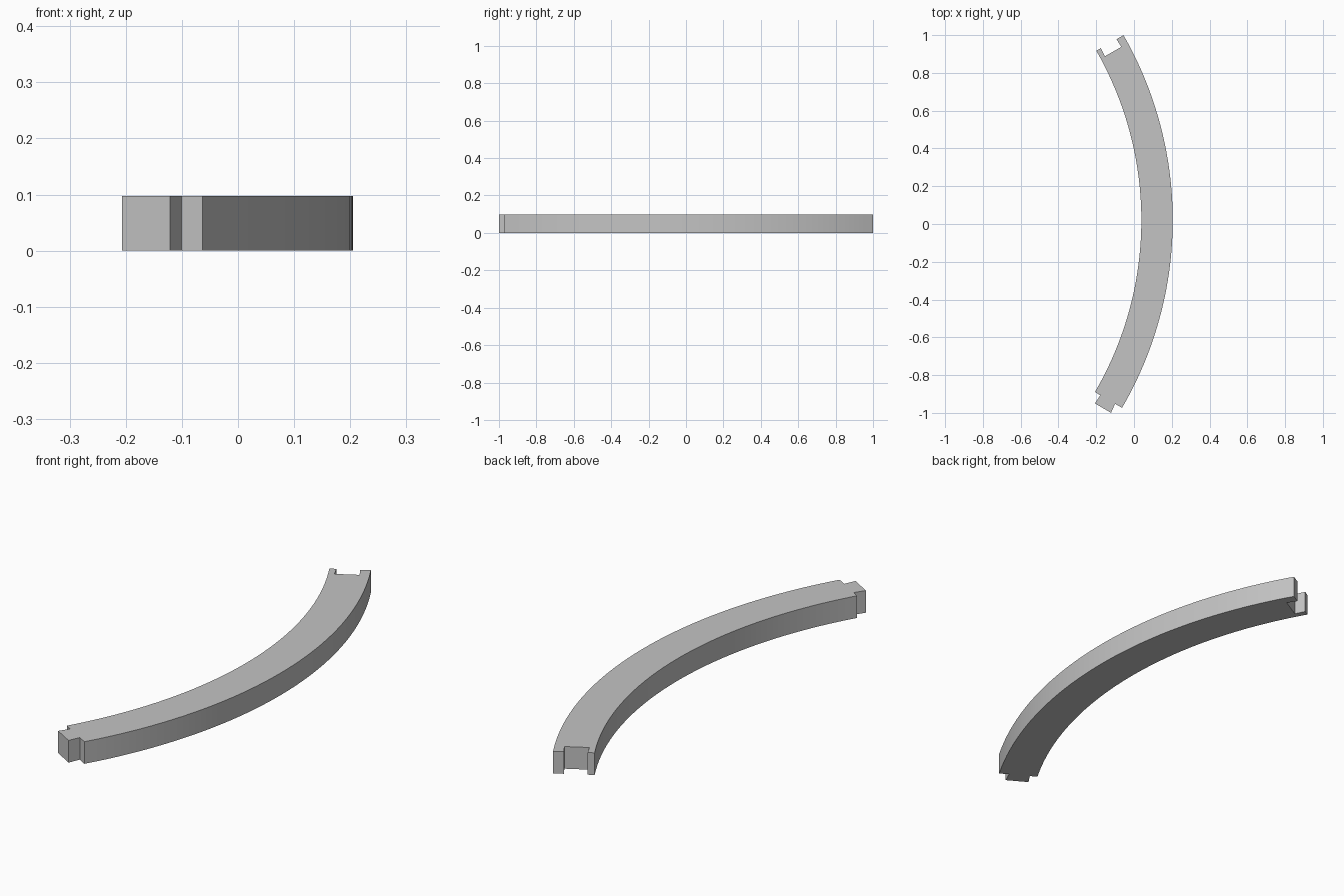
import bpy
import bmesh
from math import cos, sin, radians
from mathutils import Vector

cube = bpy.data.objects.get("Cube")
if cube:
    bpy.data.objects.remove(cube)

HEIGHT = 0.097
WIDTH = 0.166
OUTER = 1.973
INNER = OUTER - WIDTH
CENTRE = Vector((-1.768, 0.02))
START, END = radians(-30.23), radians(29.77)
STEPS = 40

grey = bpy.data.materials.new("light grey")
grey.use_nodes = True
colour = (0.55, 0.55, 0.55, 1)
grey.diffuse_color = colour
grey.node_tree.nodes["Principled BSDF"].inputs["Base Color"].default_value = colour


def arc(radius, a, b):
    angles = [a + (b - a) * i / STEPS for i in range(STEPS + 1)]
    return [CENTRE + radius * Vector((cos(t), sin(t))) for t in angles]


def joint(angle, corners):
    """Corners as (distance in from the outer rim, distance along the arc)."""
    radial = Vector((cos(angle), sin(angle)))
    along = Vector((-sin(angle), cos(angle)))
    return [CENTRE + radial * (OUTER - d) + along * s for d, s in corners]


# Dovetail tongue at the front end and matching socket at the back end
tongue = joint(START, [(0.133, 0), (0.136, -0.052), (0.037, -0.052), (0.043, 0)])
socket = joint(END, [(0.043, 0), (0.041, -0.048), (0.141, -0.048), (0.138, 0)])

# Curved segment outline, raised to full height
outline = arc(OUTER, START, END) + socket + arc(INNER, END, START) + tongue
bm = bmesh.new()
base = bm.faces.new([bm.verts.new((p.x, p.y, 0)) for p in outline])
raised = bmesh.ops.extrude_face_region(bm, geom=[base])["geom"]
top = [v for v in raised if isinstance(v, bmesh.types.BMVert)]
bmesh.ops.translate(bm, verts=top, vec=(0, 0, HEIGHT))
bmesh.ops.recalc_face_normals(bm, faces=bm.faces)

mesh = bpy.data.meshes.new("curved_segment")
bm.to_mesh(mesh)
bm.free()
mesh.materials.append(grey)
segment = bpy.data.objects.new("curved_segment", mesh)
bpy.context.collection.objects.link(segment)

# Smooth curved walls with crisp corners
bpy.ops.object.select_all(action="DESELECT")
segment.select_set(True)
bpy.context.view_layer.objects.active = segment
bpy.ops.object.shade_smooth_by_angle(angle=radians(20))
